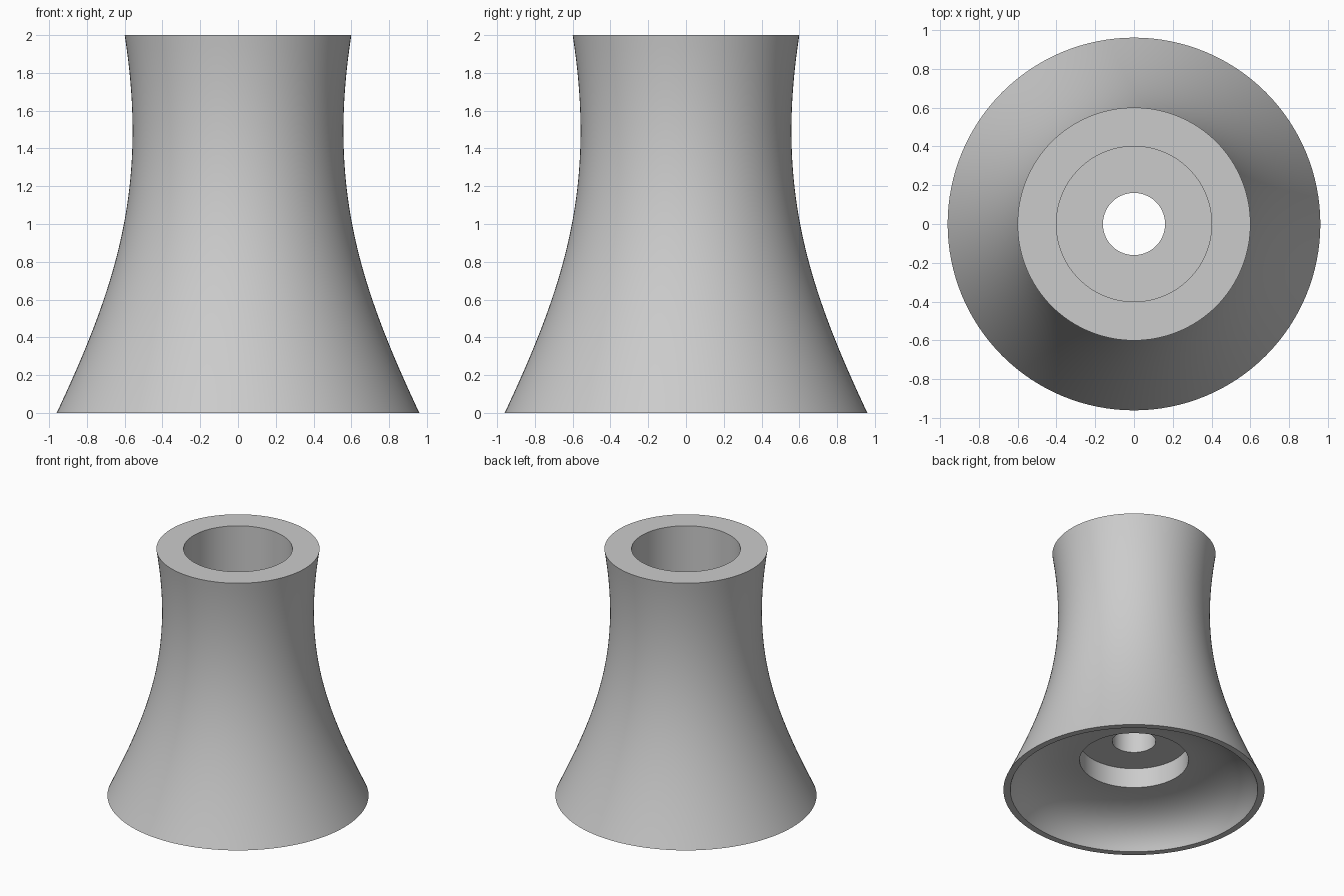
import bpy
import bmesh
import math
from mathutils import Vector, geometry

cube = bpy.data.objects.get("Cube")
if cube:
    bpy.data.objects.remove(cube, do_unlink=True)

SEGMENTS = 128

# Plain grey material
grey = bpy.data.materials.new("plain grey")
grey.use_nodes = True
colour = (0.6, 0.6, 0.6, 1)
grey.diffuse_color = colour
grey.node_tree.nodes["Principled BSDF"].inputs["Base Color"].default_value = colour


def curve(start, handle_a, handle_b, end, steps):
    """Bezier section in (radius, height)."""
    pts = [Vector((r, 0, z)) for r, z in (start, handle_a, handle_b, end)]
    return [(p.x, p.z) for p in geometry.interpolate_bezier(*pts, steps)]


def revolve(name, profile, material):
    """Spin a closed (radius, height) profile round the z axis."""
    bm = bmesh.new()
    verts = [bm.verts.new((r, 0, z)) for r, z in profile]
    edges = [bm.edges.new((v, verts[i - 1])) for i, v in enumerate(verts)]
    bmesh.ops.spin(bm, geom=verts + edges, axis=(0, 0, 1), cent=(0, 0, 0),
                   angle=math.tau, steps=SEGMENTS, use_merge=False)
    bmesh.ops.remove_doubles(bm, verts=bm.verts, dist=1e-5)
    bmesh.ops.recalc_face_normals(bm, faces=bm.faces)
    mesh = bpy.data.meshes.new(name)
    bm.to_mesh(mesh)
    bm.free()
    mesh.materials.append(material)
    obj = bpy.data.objects.new(name, mesh)
    bpy.context.collection.objects.link(obj)
    return obj


# Flared outer wall, from the foot to the top rim
outer_wall = curve((0.96, 0), (0.64, 0.68), (0.475, 1.2), (0.6, 2), 40)

# Deep upper bore, through hole and shallow lower bore
bores = [(0.4, 2), (0.4, 0.65), (0.16, 0.65), (0.16, 0.41), (0.4, 0.41)]

# Domed hollow underneath, out to the thin foot rim
hollow = curve((0.4, 0.25), (0.667, 0.25), (0.837, 0.167), (0.91, 0), 20)

body = revolve("flared_body", outer_wall + bores + hollow, grey)

# Smooth walls with crisp rims
bpy.ops.object.select_all(action="DESELECT")
body.select_set(True)
bpy.context.view_layer.objects.active = body
bpy.ops.object.shade_smooth_by_angle(angle=math.radians(30))
